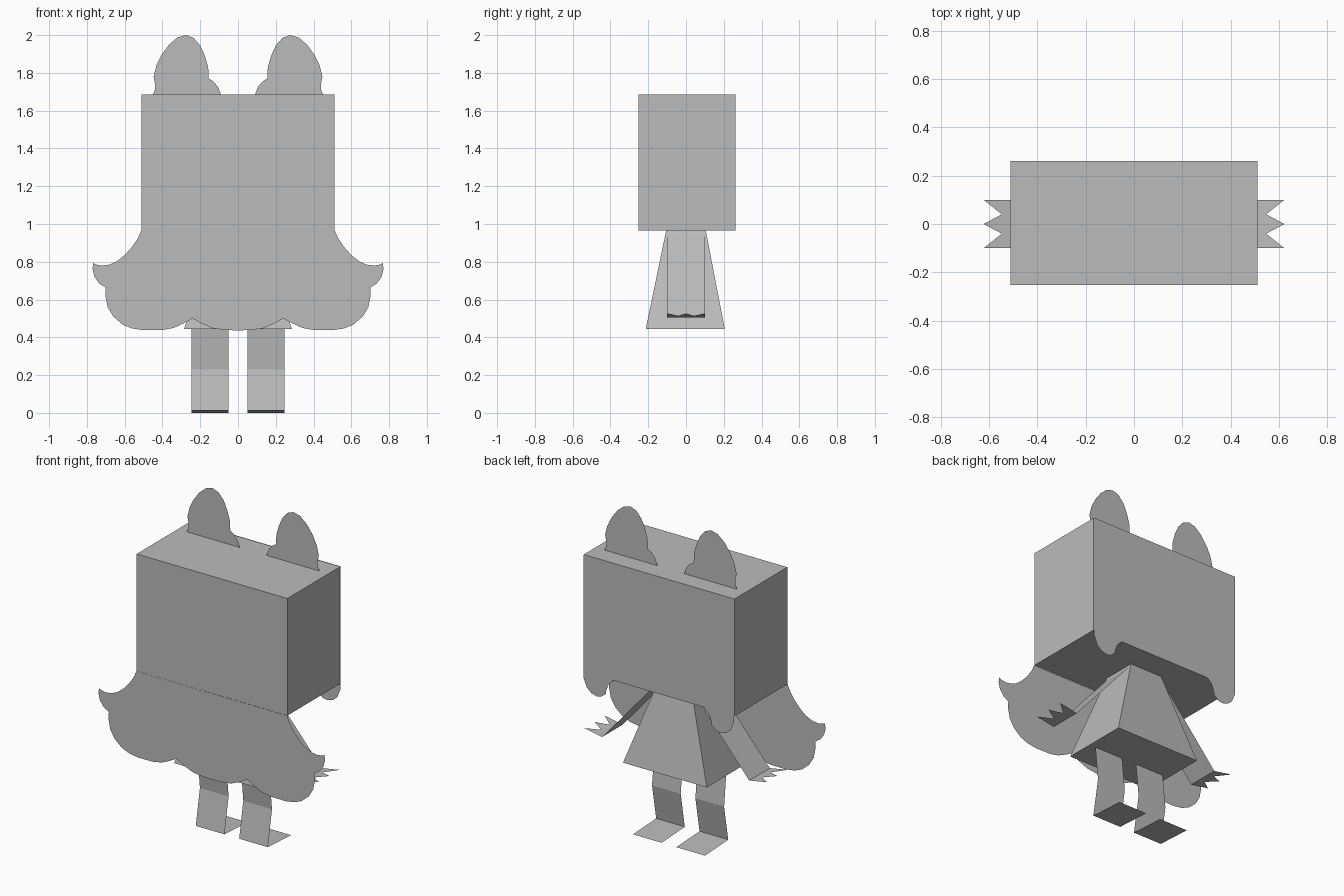
import bpy, bmesh

# One flat colour for the whole model
grey = bpy.data.materials.new("plain grey")
grey.diffuse_color = (0.5, 0.5, 0.5, 1)


def make(name, polys):
    """Object from a list of polygons, each a list of 3D points."""
    bm = bmesh.new()
    for poly in polys:
        bm.faces.new([bm.verts.new(p) for p in poly])
    bmesh.ops.remove_doubles(bm, verts=bm.verts, dist=0.0001)
    mesh = bpy.data.meshes.new(name)
    bm.to_mesh(mesh)
    bm.free()
    mesh.materials.append(grey)
    ob = bpy.data.objects.new(name, mesh)
    bpy.context.collection.objects.link(ob)
    return ob


def mirrored(half):
    """Close a half outline by reflecting it across x = 0."""
    return half + [(-x, z) for x, z in reversed(half) if x > 0]


def upright(outline, y):
    return [(x, y, z) for x, z in outline]


def tapered_box(name, low, high):
    """Box between two rectangles given as (x half width, y min, y max, z)."""
    a, b = [[(-w, y0, z), (w, y0, z), (w, y1, z), (-w, y1, z)]
            for w, y0, y1, z in (low, high)]
    sides = [[a[i], a[(i + 1) % 4], b[(i + 1) % 4], b[i]] for i in range(4)]
    return make(name, sides + [a[::-1], b])


# Head and dress
tapered_box("head", (0.512, -0.252, 0.261, 0.965), (0.512, -0.252, 0.261, 1.685))
tapered_box("dress", (0.285, -0.213, 0.205, 0.445), (0.11, -0.105, 0.105, 0.965))

# Wavy hair sheet hanging from the head
back_hair = [(0.512, 0.966), (0.53, 0.925), (0.56, 0.88), (0.60, 0.835),
             (0.64, 0.803), (0.68, 0.785), (0.72, 0.78), (0.75, 0.785), (0.767, 0.793),
             (0.77, 0.76), (0.76, 0.72), (0.735, 0.685), (0.70, 0.663), (0.702, 0.62),
             (0.69, 0.56), (0.66, 0.51), (0.61, 0.467), (0.56, 0.447), (0.50, 0.438),
             (0.40, 0.439), (0.34, 0.45), (0.29, 0.473), (0.24, 0.50), (0.19, 0.472),
             (0.13, 0.447), (0.06, 0.438), (0, 0.437)]
make("back_hair", [upright(mirrored(back_hair), -0.255)])

# Fringe sheet around the face opening, with a lock at each side
opening = [(0, 1.383), (0.06, 1.393), (0.12, 1.418), (0.165, 1.455), (0.198, 1.506),
           (0.225, 1.47), (0.25, 1.415), (0.272, 1.343), (0.38, 1.33), (0.38, 1.10),
           (0.365, 1.04), (0.35, 1.01), (0.305, 1.015), (0.355, 0.975), (0.305, 0.965),
           (0.34, 0.935), (0.36, 0.885), (0.36, 0.87), (0.39, 0.845), (0.42, 0.838),
           (0.46, 0.85), (0.49, 0.876), (0.512, 0.93), (0.512, 1.685), (0, 1.685)]
make("fringe", [upright([(s * x, z) for x, z in opening], 0.265) for s in (1, -1)])

ear = [(0.09, 1.685), (0.105, 1.725), (0.13, 1.755), (0.155, 1.77), (0.158, 1.83),
       (0.175, 1.89), (0.20, 1.945), (0.235, 1.985), (0.275, 2.0), (0.32, 1.988),
       (0.365, 1.95), (0.405, 1.895), (0.432, 1.84), (0.447, 1.78), (0.438, 1.735),
       (0.44, 1.71), (0.451, 1.685)]
hand = [(0.5, 0.1, 0.505), (0.622, 0.1, 0.527), (0.547, 0.04, 0.514), (0.622, 0, 0.527),
        (0.547, -0.04, 0.514), (0.622, -0.1, 0.527), (0.5, -0.1, 0.505)]
leg_path = [(-0.045, 0.46), (-0.02, 0.23), (-0.06, 0.012), (0.165, 0.0)]

for s, side in ((1, "right"), (-1, "left")):
    # Ear
    make(side + "_ear", [upright([(s * x, z) for x, z in ear], 0.147)])
    # Arm sheet with jagged hand
    make(side + "_arm", [[(s * 0.1, -0.1, 0.965), (s * 0.1, 0.1, 0.965),
                          (s * 0.5, 0.1, 0.505), (s * 0.5, -0.1, 0.505)],
                         [(s * x, y, z) for x, y, z in hand]])
    # Folded leg sheet: thigh, shin and foot
    x0, x1 = s * 0.05, s * 0.245
    make(side + "_leg", [[(x0, *p), (x1, *p), (x1, *q), (x0, *q)]
                         for p, q in zip(leg_path, leg_path[1:])])
